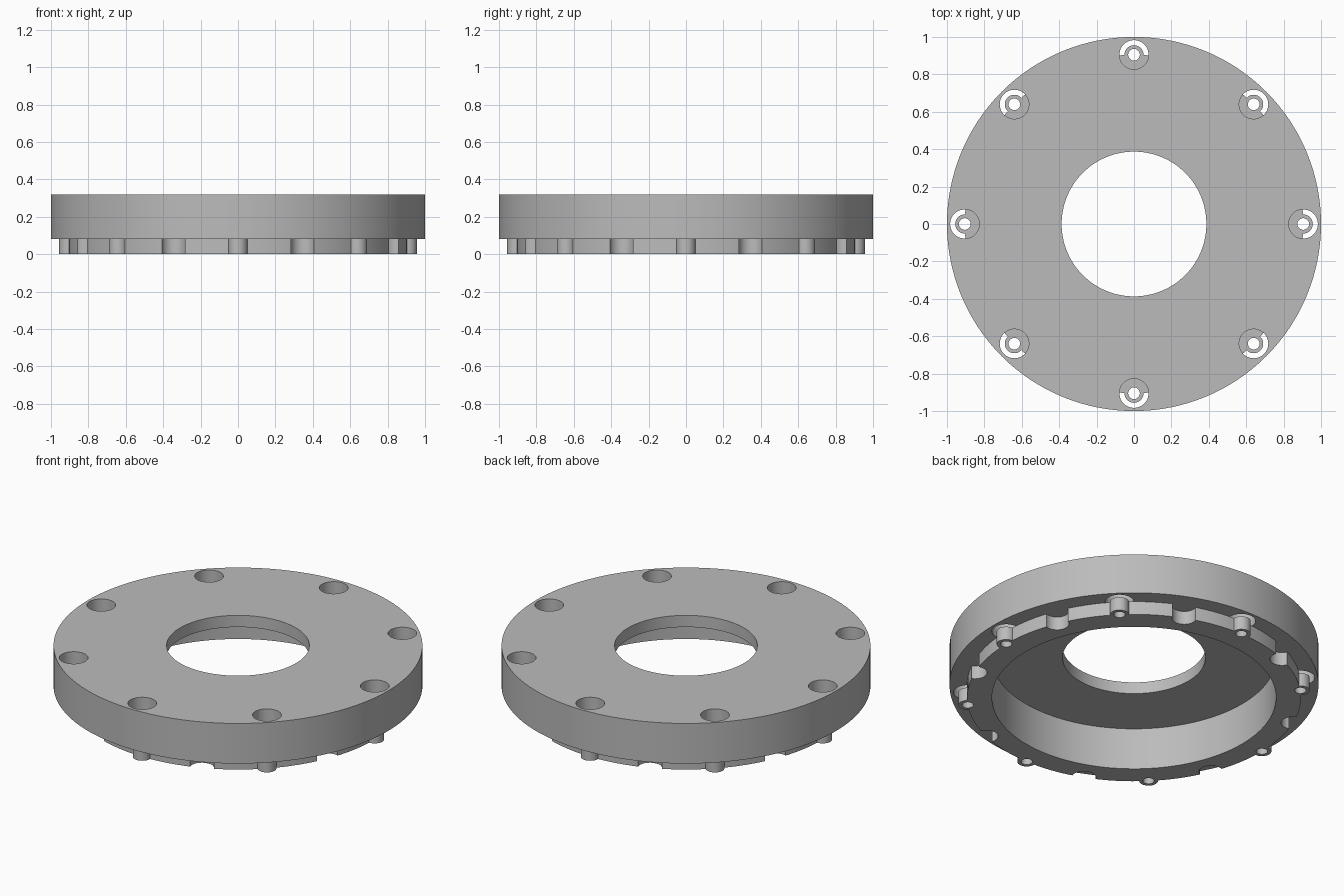
import bpy
import bmesh
from math import radians, tau, cos, sin
from mathutils import Matrix

cube = bpy.data.objects.get("Cube")
if cube:
    bpy.data.objects.remove(cube, do_unlink=True)

BOLT_RADIUS = 0.905   # also the outer radius of the lower ring
STEP = 0.08           # underside of the flange
TOP = 0.32
COUNT = 8

metal = bpy.data.materials.new("plain grey")
metal.use_nodes = True
grey = (0.5, 0.5, 0.5, 1.0)
metal.diffuse_color = grey
metal.node_tree.nodes["Principled BSDF"].inputs["Base Color"].default_value = grey


def make_object(name, bm):
    bmesh.ops.recalc_face_normals(bm, faces=bm.faces)
    mesh = bpy.data.meshes.new(name)
    bm.to_mesh(mesh)
    bm.free()
    mesh.materials.append(metal)
    obj = bpy.data.objects.new(name, mesh)
    bpy.context.collection.objects.link(obj)
    return obj


def lathe(name, profile, steps):
    bm = bmesh.new()
    verts = [bm.verts.new((r, 0, z)) for r, z in profile]
    edges = [bm.edges.new((a, b)) for a, b in zip(verts, verts[1:] + verts[:1])]
    bmesh.ops.spin(bm, geom=verts + edges, cent=(0, 0, 0), axis=(0, 0, 1),
                   angle=tau, steps=steps, use_merge=True)
    bmesh.ops.remove_doubles(bm, verts=bm.verts, dist=1e-5)
    return make_object(name, bm)


def cylinder_circle(name, radius, low, high, offset=0.0):
    """Equal upright cylinders spaced around the bolt circle."""
    bm = bmesh.new()
    for i in range(COUNT):
        a = tau * (i + offset) / COUNT
        place = Matrix.Translation((BOLT_RADIUS * cos(a), BOLT_RADIUS * sin(a),
                                    (low + high) / 2)) @ Matrix.Rotation(a, 4, 'Z')
        bmesh.ops.create_cone(bm, cap_ends=True, segments=40, radius1=radius,
                              radius2=radius, depth=high - low, matrix=place)
    return make_object(name, bm)


def combine(body, tool, operation):
    tool.hide_render = True
    mod = body.modifiers.new(tool.name, 'BOOLEAN')
    mod.operation = operation
    mod.solver = 'EXACT'
    mod.object = tool
    bpy.context.view_layer.objects.active = body
    bpy.ops.object.modifier_apply(modifier=mod.name)
    bpy.data.objects.remove(tool, do_unlink=True)


# Flange with stepped lower ring, central hole and wide recess underneath
flange = lathe("flange", [(0.387, 0.25), (0.387, TOP), (1, TOP), (1, STEP),
                          (BOLT_RADIUS, STEP), (BOLT_RADIUS, 0),
                          (0.77, 0), (0.77, 0.25)], 128)

# Bolt holes, scooped notches between them, and hollow studs below
combine(flange, cylinder_circle("bolt_holes", 0.078, STEP, TOP + 0.1), 'DIFFERENCE')
combine(flange, cylinder_circle("ring_notches", 0.066, -0.1, STEP, 0.5), 'DIFFERENCE')
combine(flange, cylinder_circle("studs", 0.051, 0, STEP), 'UNION')
combine(flange, cylinder_circle("stud_bores", 0.031, -0.1, TOP + 0.1), 'DIFFERENCE')

# Smooth round walls, crisp rims
bpy.ops.object.select_all(action='DESELECT')
flange.select_set(True)
bpy.context.view_layer.objects.active = flange
bpy.ops.object.shade_smooth_by_angle(angle=radians(30))
